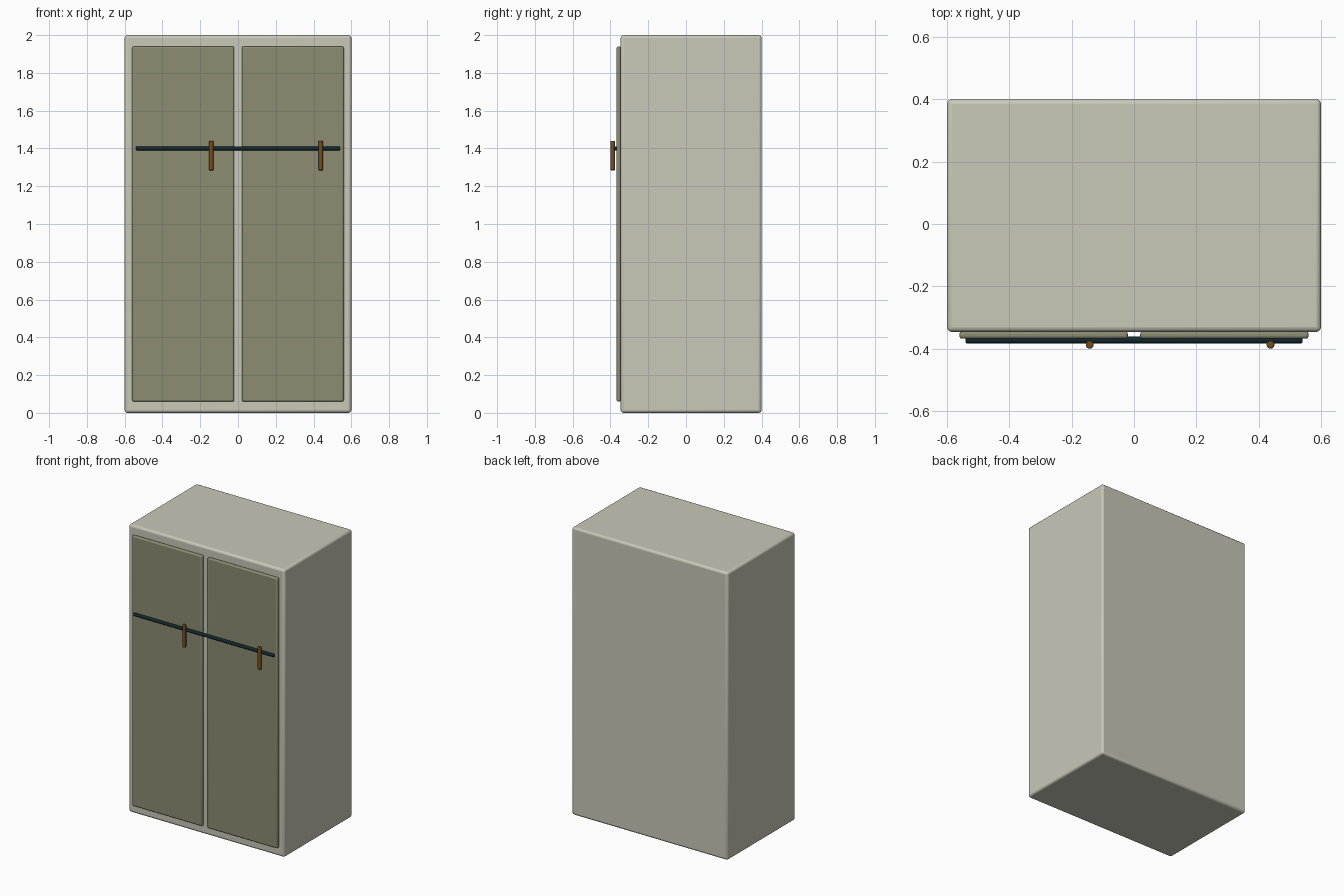
import bpy, math

if "Cube" in bpy.data.objects:
    bpy.data.objects.remove(bpy.data.objects["Cube"])


def material(name, rgb):
    m = bpy.data.materials.new(name)
    m.diffuse_color = (*rgb, 1)
    m.use_nodes = True
    m.node_tree.nodes["Principled BSDF"].inputs["Base Color"].default_value = m.diffuse_color
    return m


CREAM = material("pale_cream", (0.58, 0.58, 0.485))
OLIVE = material("olive_grey", (0.265, 0.265, 0.17))
TEAL = material("dark_teal", (0.006, 0.021, 0.026))
BROWN = material("orange_brown", (0.19, 0.068, 0.012))
GOLD = material("golden_brown", (0.165, 0.078, 0.014))


def finish(ob, name, mat, bevel, segments=3):
    ob.name = name
    ob.data.materials.append(mat)
    mod = ob.modifiers.new("soft_edges", 'BEVEL')
    mod.width = bevel
    mod.segments = segments
    mod.limit_method = 'ANGLE'
    mod.angle_limit = math.radians(40)
    bpy.ops.object.shade_smooth_by_angle(angle=math.radians(40))


def box(name, lo, hi, mat, bevel):
    bpy.ops.mesh.primitive_cube_add(
        size=1, location=[(a + b) / 2 for a, b in zip(lo, hi)])
    ob = bpy.context.object
    ob.scale = [b - a for a, b in zip(lo, hi)]
    bpy.ops.object.transform_apply(location=False, rotation=False, scale=True)
    finish(ob, name, mat, bevel)


def rod(name, centre, radius, length, mat, rotation=(0, 0, 0)):
    bpy.ops.mesh.primitive_cylinder_add(
        vertices=24, radius=radius, depth=length, location=centre, rotation=rotation)
    finish(bpy.context.object, name, mat, radius * 0.4)


# Cabinet body
box("cabinet_body", (-0.6, -0.346, 0), (0.6, 0.4, 2), CREAM, 0.015)

# Pair of door panels
for side, x0 in (("left", -0.56), ("right", 0.02)):
    box(side + "_door", (x0, -0.368, 0.06), (x0 + 0.54, -0.344, 1.94), OLIVE, 0.009)

# Horizontal rail across the doors
rod("rail", (0, -0.372, 1.4), 0.011, 1.08, TEAL, (0, math.pi / 2, 0))

# Upright handles
for side, x, mat in (("left", -0.142, BROWN), ("right", 0.438, GOLD)):
    rod(side + "_handle", (x, -0.3875, 1.362), 0.0125, 0.156, mat)
